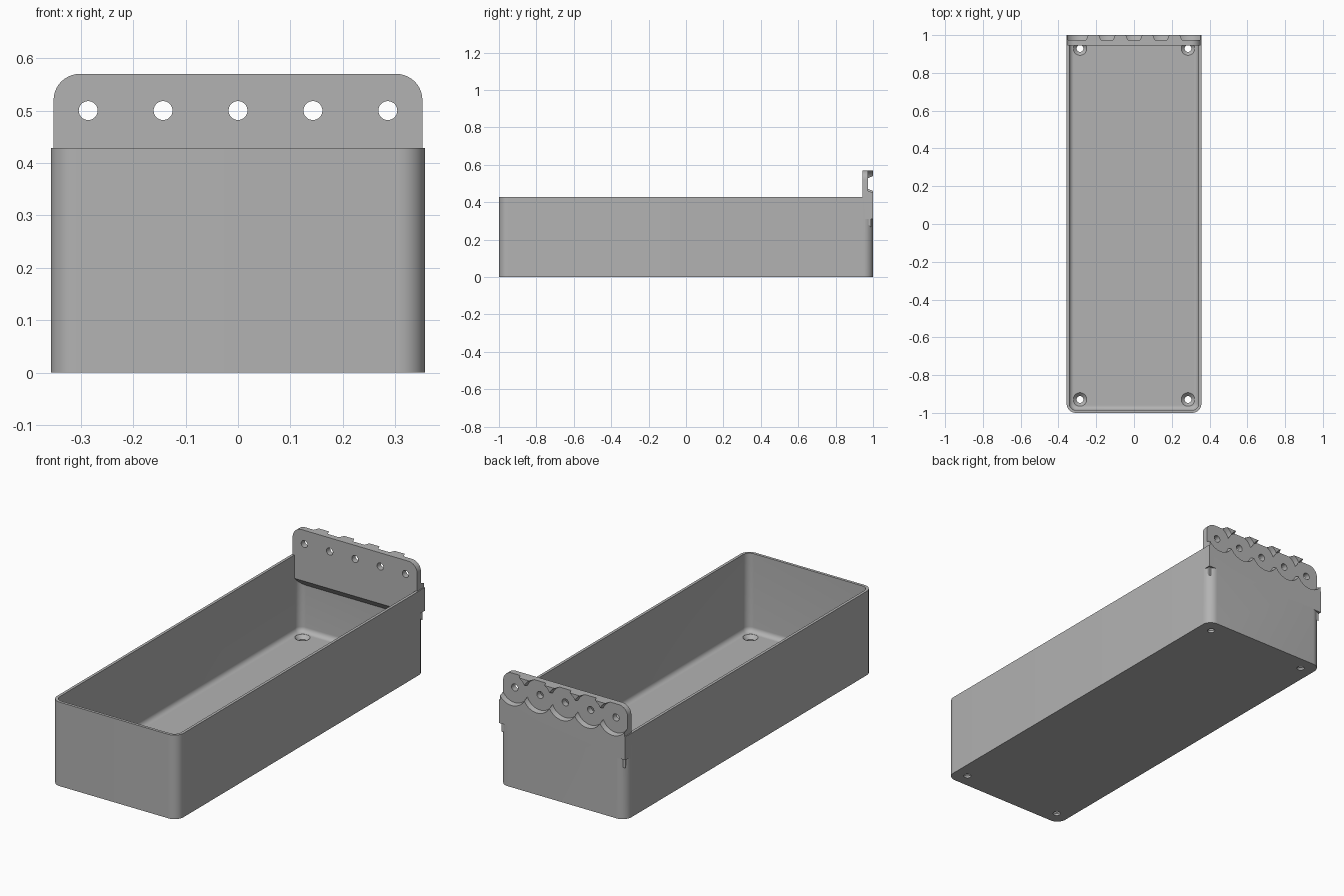
import bpy, bmesh
from math import pi, cos, sin, radians
from mathutils import Matrix

if "Cube" in bpy.data.objects:
    bpy.data.objects.remove(bpy.data.objects["Cube"], do_unlink=True)

grey = bpy.data.materials.new("plain grey")
grey.use_nodes = True
COLOUR = (0.45, 0.45, 0.45, 1)
grey.diffuse_color = COLOUR
grey.node_tree.nodes["Principled BSDF"].inputs["Base Color"].default_value = COLOUR

HX, HY, RIM = 0.357, 1.0, 0.429      # tray half sizes and rim height
WALL, FLOOR, FILLET = 0.0143, 0.0286, 0.025
PLATE_Y, PLATE_Z, PLATE_TOP = 0.944, 0.31, 0.57
HOLE_Z, PITCH, HOLE_R = 0.5, 0.143, 0.018


def finish(name, bm):
    bmesh.ops.recalc_face_normals(bm, faces=bm.faces)
    mesh = bpy.data.meshes.new(name)
    bm.to_mesh(mesh)
    bm.free()
    mesh.materials.append(grey)
    obj = bpy.data.objects.new(name, mesh)
    bpy.context.collection.objects.link(obj)
    return obj


def arc(cx, cy, r, start, steps=10):
    """Quarter circle, counter-clockwise from start degrees."""
    return [(cx + r * cos(a), cy + r * sin(a))
            for a in (radians(start + 90 * i / steps) for i in range(steps + 1))]


def rounded_rect(hx, hy, r):
    x, y = hx - r, hy - r
    return arc(x, y, r, 0) + arc(-x, y, r, 90) + arc(-x, -y, r, 180) + arc(x, -y, r, 270)


def loft(name, rings):
    """Closed solid through rings of 3D points."""
    bm = bmesh.new()
    loops = [[bm.verts.new(p) for p in ring] for ring in rings]
    n = len(loops[0])
    for a, b in zip(loops, loops[1:]):
        for i in range(n):
            j = (i + 1) % n
            bm.faces.new((a[i], a[j], b[j], b[i]))
    bm.faces.new(loops[0])
    bm.faces.new(loops[-1])
    return finish(name, bm)


def cone(name, x, y, z, r1, r2, depth, along_y=False, sides=48):
    """Cone or cylinder that starts at the point and runs along +z or +y."""
    turn = Matrix.Rotation(-pi / 2, 4, 'X') if along_y else Matrix.Identity(4)
    m = Matrix.Translation((x, y, z)) @ turn @ Matrix.Translation((0, 0, depth / 2))
    bm = bmesh.new()
    bmesh.ops.create_cone(bm, cap_ends=True, segments=sides, radius1=r1,
                          radius2=r2, depth=depth, matrix=m)
    return finish(name, bm)


def combine(target, tool, operation):
    mod = target.modifiers.new(operation.lower(), 'BOOLEAN')
    mod.operation, mod.object, mod.solver = operation, tool, 'EXACT'
    bpy.context.view_layer.objects.active = target
    bpy.ops.object.modifier_apply(modifier=mod.name)
    bpy.data.objects.remove(tool, do_unlink=True)


# Open tray: outside wall, rim, inside wall, floor fillet
profile = [(0, 0), (0, RIM), (WALL, RIM)]
for i in range(9):
    a = pi / 2 * i / 8
    profile.append((WALL + FILLET * (1 - cos(a)), FLOOR + FILLET * (1 - sin(a))))
tray = loft("tray", [[(x, y, z) for x, y in
                      rounded_rect(HX - d, HY - d, max(0.05 - d, 0.008))]
                     for d, z in profile])

# Upright mounting plate with rounded top corners
px, pr = 0.352, 0.05
outline = ([(-px, PLATE_Z), (px, PLATE_Z)] + arc(px - pr, PLATE_TOP - pr, pr, 0)
           + arc(pr - px, PLATE_TOP - pr, pr, 90))
plate = loft("mounting_plate", [[(x, y, z) for x, z in outline] for y in (PLATE_Y, HY)])

# Square-cornered block behind the rim, and sloped support inside the wall
block = loft("rim_block", [[(x, y, z) for y, z in
             ((PLATE_Y, PLATE_Z), (HY, PLATE_Z), (HY, RIM), (PLATE_Y, RIM))]
             for x in (-0.3565, 0.3565)])
support = loft("sloped_support", [[(x, y, z) for y, z in
               ((PLATE_Y, PLATE_Z), (0.99, PLATE_Z - 0.046), (0.99, 0.35), (PLATE_Y, 0.35))]
               for x in (-0.35, 0.35)])
for part in (block, plate, support):
    combine(tray, part, 'UNION')

# Overlapping scalloped recesses and through holes in the plate
for i in range(-2, 3):
    combine(tray, cone("recess_cutter", i * PITCH, 0.974, HOLE_Z,
                       0.077, 0.084, 0.036, True), 'DIFFERENCE')
for i in range(-2, 3):
    combine(tray, cone("hole_cutter", i * PITCH, 0.9, HOLE_Z,
                       HOLE_R, HOLE_R, 0.2, True), 'DIFFERENCE')

# Countersunk screw holes in the floor corners
for sx in (-1, 1):
    for sy in (-1, 1):
        x, y = sx * 0.286, sy * 0.929
        for z, r1, r2, depth in ((-0.05, HOLE_R, HOLE_R, 0.1),
                                 (0.0105, HOLE_R, 0.036, 0.018),
                                 (0.0284, 0.036, 0.036, 0.04)):
            combine(tray, cone("screw_cutter", x, y, z, r1, r2, depth), 'DIFFERENCE')

tray.name = "tray_with_mounting_plate"
bpy.ops.object.select_all(action='DESELECT')
tray.select_set(True)
bpy.context.view_layer.objects.active = tray
bpy.ops.object.shade_smooth_by_angle(angle=radians(30))
